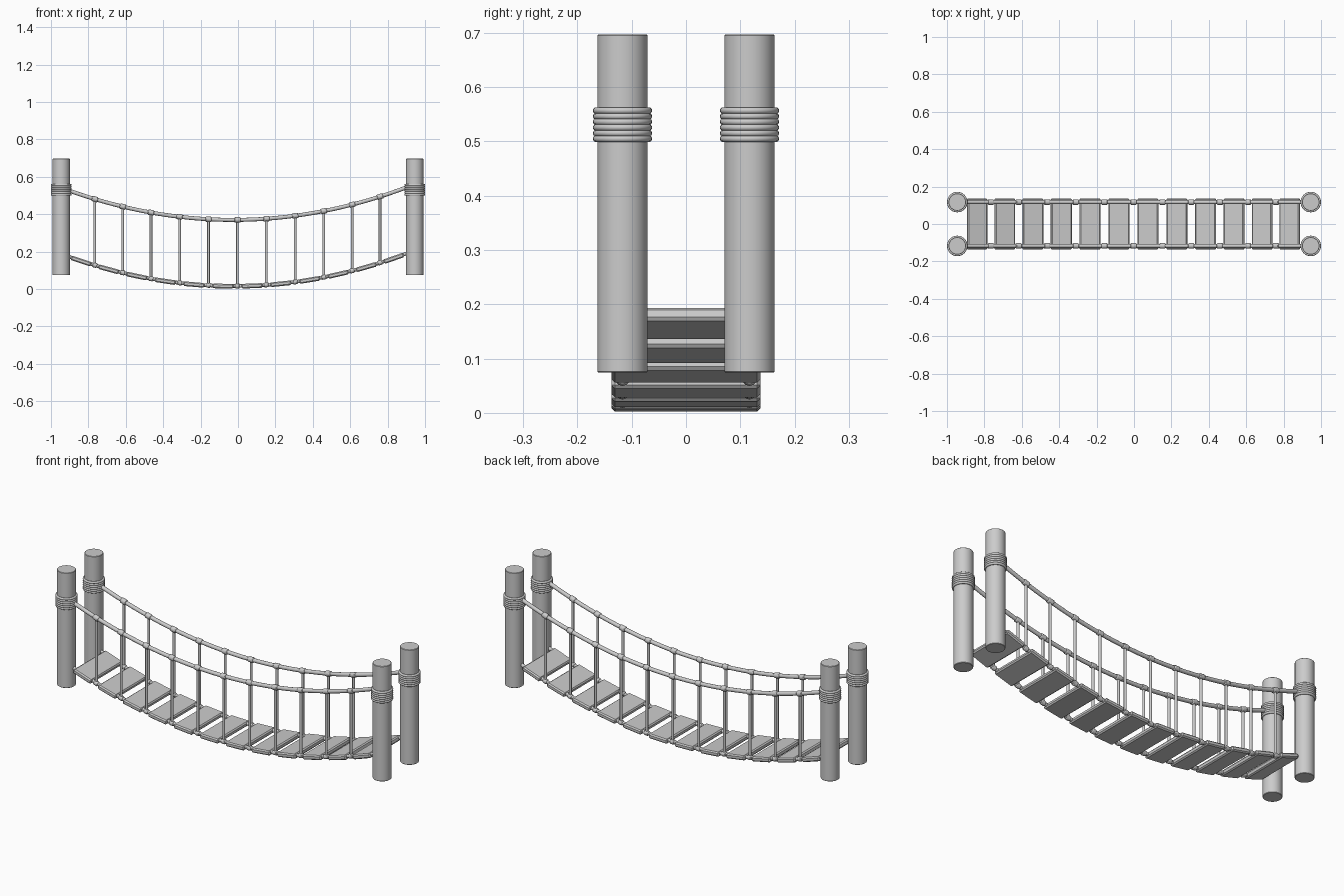
import bpy, math
from mathutils import Vector

if "Cube" in bpy.data.objects:
    bpy.data.objects.remove(bpy.data.objects["Cube"])

SIDE_Y = 0.117
STEP = 0.155            # plank spacing measured along the sagging rope


def sag(x, base):
    return base + 0.203 * x * x + 0.010 * x


def slope(x):
    return 0.406 * x + 0.010


def along(s):
    # arc length from the middle -> x position
    return s - 0.027 * s ** 3 - 0.003


def smooth(ob):
    bpy.context.view_layer.objects.active = ob
    ob.select_set(True)
    bpy.ops.object.shade_smooth_by_angle(angle=math.radians(40))
    ob.select_set(False)


def bevel(ob, width, segments=1):
    m = ob.modifiers.new("bevel", 'BEVEL')
    m.width, m.segments = width, segments
    m.limit_method, m.angle_limit = 'ANGLE', math.radians(40)


def rod(name, a, b, r, sides=12):
    a, b = Vector(a), Vector(b)
    d = b - a
    bpy.ops.mesh.primitive_cylinder_add(vertices=sides, radius=r, depth=d.length, location=(a + b) / 2)
    ob = bpy.context.object
    ob.name = name
    ob.rotation_euler = d.to_track_quat('Z', 'Y').to_euler()
    smooth(ob)
    return ob


def rope(name, y, base, r, end):
    cu = bpy.data.curves.new(name, 'CURVE')
    cu.dimensions = '3D'
    cu.bevel_depth, cu.bevel_resolution, cu.use_fill_caps = r, 4, True
    sp = cu.splines.new('POLY')
    n = 48
    sp.points.add(n)
    for i, p in enumerate(sp.points):
        x = -end + 2 * end * i / n
        p.co = (x, y, sag(x, base), 1)
    sp.use_smooth = True
    ob = bpy.data.objects.new(name, cu)
    bpy.context.collection.objects.link(ob)


def knot(name, x, y, base, r, length):
    d = Vector((1, 0, slope(x))).normalized() * length / 2
    c = Vector((x, y, sag(x, base)))
    bevel(rod(name, c - d, c + d, r), 0.004, 2)


HAND, DECK = 0.370, 0.0165

for side in (-1, 1):
    y = side * SIDE_Y
    # posts with rope lashings
    for end in (-1, 1):
        x = end * 0.945
        bevel(rod("post", (x, y, 0.074), (x, y, 0.697), 0.0465, 32), 0.002)
        for i in range(6):
            bpy.ops.mesh.primitive_torus_add(major_radius=0.0485, minor_radius=0.0062,
                                             major_segments=32, minor_segments=10,
                                             location=(x, y, 0.505 + i * 0.0104))
            bpy.context.object.name = "post_lashing"
            smooth(bpy.context.object)
    # main ropes
    rope("hand_rope", y, HAND, 0.0105, 0.93)
    rope("deck_rope", y, DECK, 0.0095, 0.91)
    # hangers and their knots
    for k in range(-5, 6):
        x = along(k * STEP)
        rod("hanger_rope", (x, y, sag(x, DECK)), (x, y, sag(x, HAND)), 0.007)
        knot("hand_knot", x, y, HAND, 0.0145, 0.032)
        knot("deck_knot", x, y, DECK, 0.013, 0.024)

# deck planks tilted along the sag
for k in range(12):
    x = along((k - 5.5) * STEP)
    bpy.ops.mesh.primitive_cube_add(size=1, location=(x, 0, sag(x, DECK) - 0.001))
    plank = bpy.context.object
    plank.name = "plank"
    plank.scale = (0.112, 0.274, 0.025)
    bpy.ops.object.transform_apply(location=False, rotation=False, scale=True)
    plank.rotation_euler = (0, -math.atan(slope(x)), 0)
    bevel(plank, 0.006)
